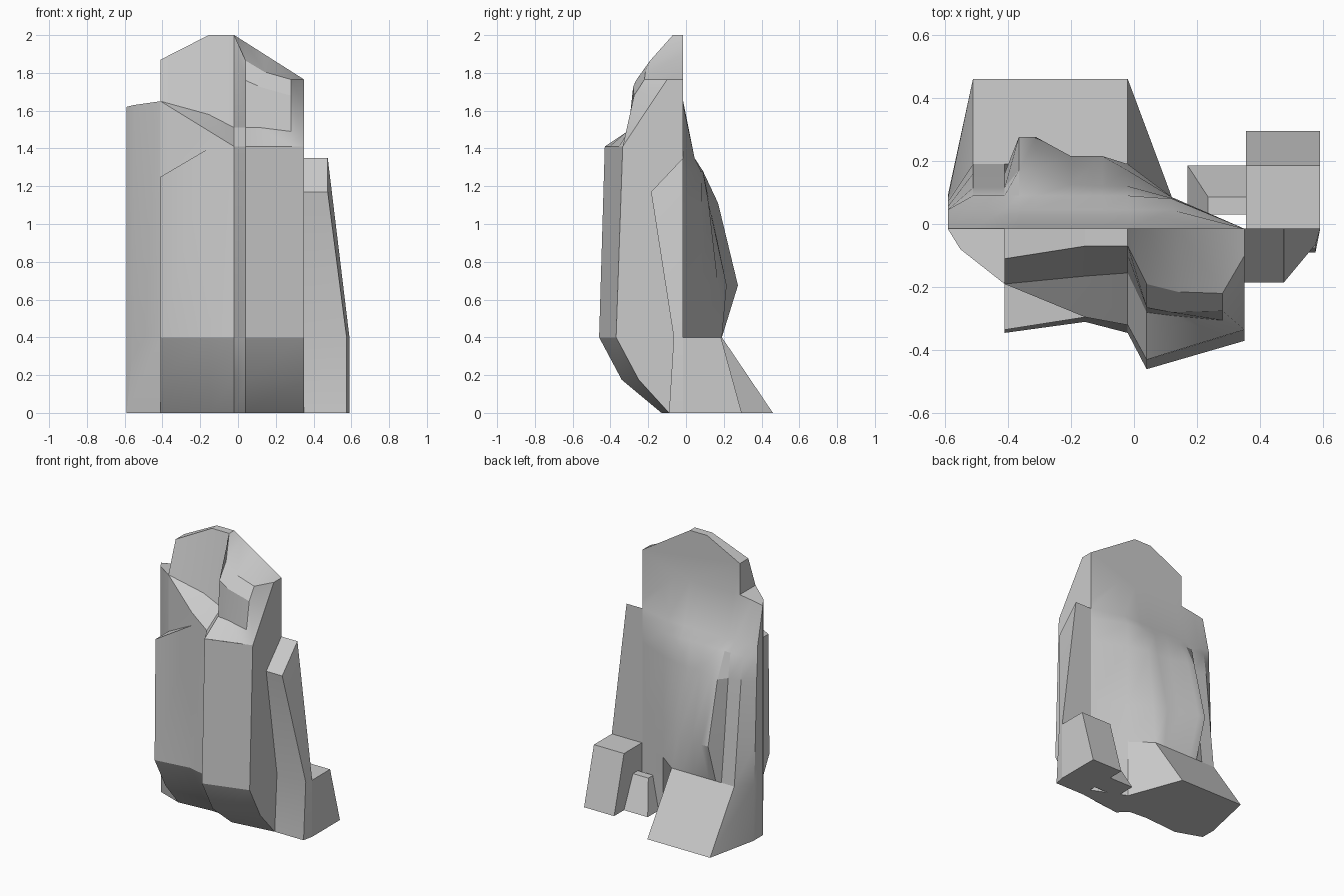
import bpy, bmesh

Y0 = -0.015  # plane where front and back halves meet


def finish(bm, name):
    bmesh.ops.remove_doubles(bm, verts=bm.verts[:], dist=0.0008)
    bmesh.ops.recalc_face_normals(bm, faces=bm.faces[:])
    me = bpy.data.meshes.new(name)
    bm.to_mesh(me)
    bm.free()
    ob = bpy.data.objects.new(name, me)
    bpy.context.collection.objects.link(ob)
    bpy.ops.object.select_all(action='DESELECT')
    ob.select_set(True)
    bpy.context.view_layer.objects.active = ob
    bpy.ops.object.shade_smooth_by_angle(angle=0.45)
    return ob


def face(bm, pts):
    clean = [p for i, p in enumerate(pts) if p != pts[i - 1]]
    if len(clean) > 2:
        bm.faces.new([bm.verts.new(p) for p in clean])


def sheet(bm, rows):
    for a, b in zip(rows, rows[1:]):
        for i in range(len(a) - 1):
            face(bm, [a[i], a[i + 1], b[i + 1], b[i]])


def loft(name, rings):
    bm = bmesh.new()
    sheet(bm, [r + r[:1] for r in rings])
    face(bm, rings[0])
    face(bm, rings[-1])
    return finish(bm, name)


body = bmesh.new()

# front panels: (x, y at z=0, z=.175, z=.4, top y, top z)
panel_cols = [
    (-.41, -.08, -.225, -.345, -.335, 1.25),
    (-.155, -.06, -.19, -.31, -.295, 1.40),
    (-.02, -.07, -.225, -.345, -.32, 1.41),
    (.04, -.13, -.34, -.46, -.43, 1.41),
    (.35, -.09, -.25, -.37, -.335, 1.41),
    (.35, Y0, Y0, Y0, Y0, 1.41)]
panel = [[(c[0], c[k + 1], z) for c in panel_cols] for k, z in enumerate((0, .175, .4))]
panel.append([(c[0], c[4], c[5]) for c in panel_cols])
sheet(body, panel)

# left column with its flat top
column = [
    [(-.59, Y0, 0), (-.59, Y0, 0), (-.41, -.08, 0)],
    [(-.59, Y0, .4), (-.55, -.08, .4), (-.41, -.19, .4)],
    [(-.59, Y0, 1.62), (-.55, -.08, 1.63), (-.41, -.19, 1.65)]]
sheet(body, column)
shoulder = (-.41, -.19, 1.65)
face(body, column[2] + [(-.41, Y0, 1.65)])

# side, ledge and wall between column and panel
face(body, [(-.41, -.08, 0), (-.41, -.225, .175), (-.41, -.345, .4), (-.41, -.19, .4)])
face(body, [(-.41, -.19, .4), (-.41, -.345, .4), (-.41, -.335, 1.25), (-.41, -.19, 1.25)])
face(body, [(-.41, -.335, 1.25), (-.155, -.295, 1.40), (-.41, -.19, 1.25)])
face(body, [(-.41, -.19, 1.25), (-.155, -.295, 1.40), (-.155, -.295, 1.493), shoulder])
face(body, [(-.155, -.295, 1.40), (-.02, -.32, 1.41), (-.155, -.295, 1.493)])

# left half of the head
sheet(body, [
    [(-.41, Y0, 1.87), (-.155, Y0, 2), (-.02, Y0, 2)],
    [(-.41, -.11, 1.87), (-.155, -.07, 2), (-.02, -.07, 2)],
    [shoulder, (-.155, -.165, 1.58), (-.02, -.155, 1.51)],
    [shoulder, (-.155, -.295, 1.493), (-.02, -.32, 1.41)]])
face(body, [(-.41, Y0, 1.87), (-.41, -.11, 1.87), shoulder, (-.41, Y0, 1.65)])

# right half of the head: crown, brow, recess and lower shelf
crown = [(x, Y0, 2 - (x + .02) * .635) for x in (-.02, .04, .14, .28, .35)]
brow = [(-.02, -.07, 2), (.04, -.19, 1.865), (.14, -.215, 1.805), (.28, -.22, 1.765), (.35, -.10, 1.765)]
sheet(body, [
    crown, brow,
    [(-.02, -.10, 1.83), (.04, -.265, 1.76), (.12, -.28, 1.725), (.28, -.275, 1.68), (.35, -.19, 1.63)],
    [(-.02, -.155, 1.51), (.04, -.28, 1.51), (.12, -.29, 1.51), (.28, -.305, 1.49), (.35, -.335, 1.41)],
    [(-.02, -.32, 1.41), (.04, -.43, 1.41), (.12, -.405, 1.41), (.28, -.356, 1.41), (.35, -.335, 1.41)]])
face(body, [crown[-1], (.35, -.10, 1.765), (.35, -.19, 1.63), (.35, -.335, 1.41), (.35, Y0, 1.41)])

# back: ridged surface flaring to a wide foot
xs = [-.59, -.59, -.51, -.41, -.365, -.31, -.2, -.1, -.02, .12, .35]
top_z = [1.62, 1.62, 1.635, 1.65, 1.65, 1.65, 1.65, 1.65, 1.65, 1.63, 1.41]
levels = {
    1.35: [.045] * 9,
    1.28: [.045] + [.09] * 7 + [.08],
    1.11: [.055, .115, .115, .17, .17, .125, .12, .12, .082],
    .675: [.07, .16, .16, .275, .275, .215, .215, .17, .085],
    .40: [.08] + [.19] * 7 + [.085],
    0: [.09] + [.46] * 7 + [.085]}
back = [[(x, Y0, z) for x, z in zip(xs, top_z)]]
for z, ys in levels.items():
    back.append([(x, y, z) for x, y in zip(xs, [Y0] + ys + [Y0])])
sheet(body, back)

# flat back of the head and the underside
face(body, [crown[0], (-.155, Y0, 2), (-.41, Y0, 1.87)] + back[0][3:] + [crown[-1]])
face(body, column[0][:1] + panel[0] + back[-1][:0:-1])
finish(body, "main_body")

# tapering rib on the right
loft("right_rib", [
    [(.35, Y0, 0), (.35, -.09, 0), (.575, -.09, 0), (.59, Y0, 0)],
    [(.35, Y0, .4), (.35, -.065, .4), (.575, -.065, .4), (.59, Y0, .4)],
    [(.35, Y0, 1.35), (.35, -.185, 1.17), (.475, -.185, 1.17), (.475, Y0, 1.35)]])


def block(name, x0, x0_top, x1, y0, y1, y1_top, h):
    loft(name, [[(x0, y0, 0), (x1, y0, 0), (x1, y1, 0), (x0, y1, 0)],
                [(x0_top, y0, h), (x1, y0, h), (x1, y1_top, h), (x0_top, y1_top, h)]])


# rear blocks beside the foot
block("rear_block", .355, .355, .59, Y0, .295, .185, .4)
block("small_rear_block", .17, .235, .355, .03, .185, .085, .22)
